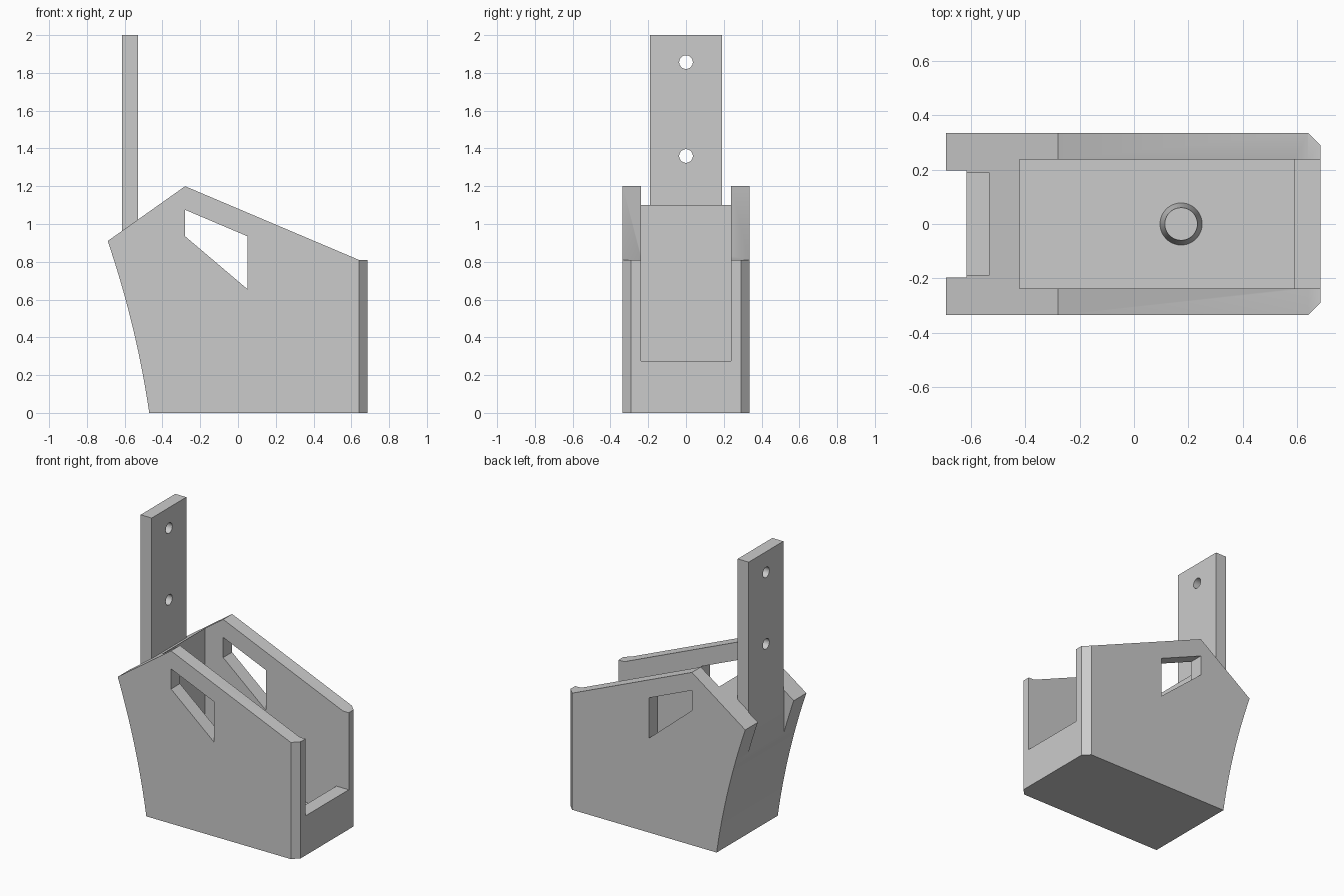
import bpy
import bmesh
from mathutils import Vector

cube = bpy.data.objects.get("Cube")
if cube:
    bpy.data.objects.remove(cube, do_unlink=True)

grey = bpy.data.materials.new("light grey")
grey.use_nodes = True
colour = (0.6, 0.6, 0.6, 1)
grey.diffuse_color = colour
grey.node_tree.nodes["Principled BSDF"].inputs["Base Color"].default_value = colour


def prism(name, points, axis, low, high):
    """Extrude a 2D outline along an axis; the outline uses the other two axes in order."""
    def place(p, t):
        c = list(p)
        c.insert("xyz".index(axis), t)
        return Vector(c)
    bm = bmesh.new()
    face = bm.faces.new([bm.verts.new(place(p, low)) for p in points])
    ext = bmesh.ops.extrude_face_region(bm, geom=[face])
    moved = [v for v in ext["geom"] if isinstance(v, bmesh.types.BMVert)]
    bmesh.ops.translate(bm, verts=moved, vec=place((0, 0), high - low))
    bmesh.ops.recalc_face_normals(bm, faces=bm.faces)
    mesh = bpy.data.meshes.new(name)
    bm.to_mesh(mesh)
    bm.free()
    obj = bpy.data.objects.new(name, mesh)
    mesh.materials.append(grey)
    bpy.context.collection.objects.link(obj)
    return obj


def box(name, x, y, z):
    return prism(name, [(x[0], y[0]), (x[1], y[0]), (x[1], y[1]), (x[0], y[1])], "z", *z)


def cone(name, r1, r2, depth, location, rotation=(0, 0, 0)):
    bpy.ops.mesh.primitive_cone_add(vertices=48, radius1=r1, radius2=r2, depth=depth,
                                    location=location, rotation=rotation)
    obj = bpy.context.object
    obj.name = name
    obj.data.materials.append(grey)
    return obj


def carve(target, cutter):
    mod = target.modifiers.new("carve", "BOOLEAN")
    mod.operation = "DIFFERENCE"
    mod.solver = "EXACT"
    mod.object = cutter
    bpy.context.view_layer.objects.active = target
    bpy.ops.object.modifier_apply(modifier=mod.name)
    bpy.data.objects.remove(cutter, do_unlink=True)


def smooth(obj):
    bpy.ops.object.select_all(action="DESELECT")
    obj.select_set(True)
    bpy.context.view_layer.objects.active = obj
    bpy.ops.object.shade_smooth_by_angle(angle=0.5)


# Holder body: side profile with a curved back
steps = 20
curve = []
for i in range(steps + 1):
    z = 0.91 * i / steps
    curve.append((-0.47 - 0.145 * z - 0.106 * z * z, z))
profile = curve + [(-0.28, 1.2), (0.64, 0.81), (0.685, 0.81), (0.685, 0)]
body = prism("holder_body", profile, "y", -0.335, 0.335)

# Inner pocket behind a low front lip
carve(body, box("pocket_cutter", (-0.42, 0.59), (-0.237, 0.237), (0.1, 1.5)))
carve(body, box("opening_cutter", (0.4, 0.8), (-0.237, 0.237), (0.275, 1.5)))

# Slanted windows through both side walls
window = [(-0.28, 1.075), (-0.28, 0.935), (0.05, 0.655), (0.05, 0.935)]
carve(body, prism("window_cutter", window, "y", -0.5, 0.5))

# Notch in the back for the hanging strap
carve(body, box("notch_cutter", (-0.9, -0.615), (-0.197, 0.197), (0.3, 1.5)))

# Chamfered front corners
for s in (-1, 1):
    corner = [(0.615, s * 0.36), (0.71, s * 0.36), (0.71, s * 0.265)]
    carve(body, prism("corner_cutter", corner, "z", -0.1, 1))
smooth(body)

# Hanging strap with two screw holes
strap = box("hanging_strap", (-0.615, -0.53), (-0.19, 0.19), (0.9, 2))
for z in (1.36, 1.857):
    carve(strap, cone("hole_cutter", 0.036, 0.036, 0.4, (-0.57, 0, z), (0, 1.5708, 0)))
smooth(strap)

# Tapered peg on the pocket floor
peg = cone("floor_peg", 0.078, 0.06, 0.15, (0.173, 0, 0.17))
smooth(peg)
